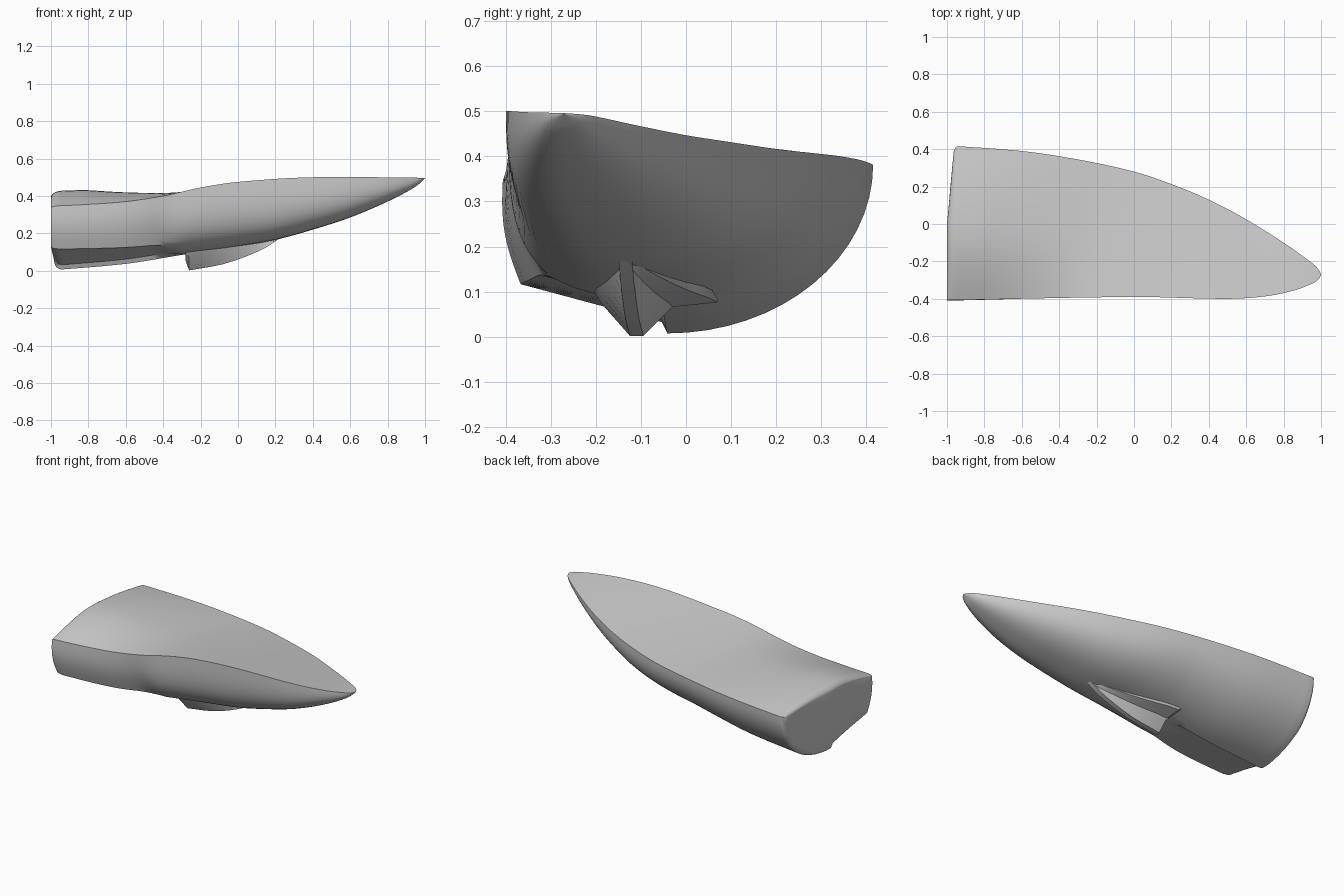
import bpy, bmesh, math

if "Cube" in bpy.data.objects:
    bpy.data.objects.remove(bpy.data.objects["Cube"])


def curve(pts, x):
    """Smooth cubic interpolation through (x, value) pairs."""
    n = len(pts)
    if x <= pts[0][0]:
        return pts[0][1]
    if x >= pts[-1][0]:
        return pts[-1][1]
    i = max(k for k in range(n - 1) if pts[k][0] <= x)

    def slope(k):
        a, b = pts[max(k - 1, 0)], pts[min(k + 1, n - 1)]
        return (b[1] - a[1]) / (b[0] - a[0])
    (x0, v0), (x1, v1) = pts[i], pts[i + 1]
    h = x1 - x0
    t = (x - x0) / h
    return ((2*t**3 - 3*t*t + 1) * v0 + (t**3 - 2*t*t + t) * h * slope(i)
            + (3*t*t - 2*t**3) * v1 + (t**3 - t*t) * h * slope(i + 1))


def mix(a, b, t):
    return tuple(p + (q - p) * t for p, q in zip(a, b))


def loft(name, rings, angle):
    """Skin closed rings of equal length and cap both ends."""
    bm = bmesh.new()
    vs = [[bm.verts.new(p) for p in r] for r in rings]
    n = len(vs[0])
    for a, b in zip(vs, vs[1:]):
        for j in range(n):
            k = (j + 1) % n
            bm.faces.new((a[j], a[k], b[k], b[j]))
    bm.faces.new(vs[0])
    bm.faces.new(vs[-1])
    bmesh.ops.remove_doubles(bm, verts=bm.verts, dist=0.0004)
    bmesh.ops.recalc_face_normals(bm, faces=bm.faces)
    me = bpy.data.meshes.new(name)
    bm.to_mesh(me)
    bm.free()
    ob = bpy.data.objects.new(name, me)
    bpy.context.collection.objects.link(ob)
    bpy.ops.object.select_all(action='DESELECT')
    ob.select_set(True)
    bpy.context.view_layer.objects.active = ob
    bpy.ops.object.shade_smooth_by_angle(angle=math.radians(angle))
    return ob


# Guide lines of the body along x: near crease, far rim and keel
near_y = [(-1, -.408), (0, -.39), (.5, -.40), (.7, -.387), (.85, -.357), (.95, -.32), (.985, -.298), (1, -.275)]
near_z = [(-1, .345), (-.8, .355), (-.6, .37), (-.4, .40), (-.2, .445), (0, .475), (.4, .5), (1, .497)]
far_y = [(-1, .42), (-.6, .39), (-.3, .345), (0, .28), (.2, .213), (.4, .13), (.6, .025), (.8, -.10), (.95, -.207), (.985, -.24), (1, -.268)]
far_z = [(-1, .38), (-.3, .40), (.2, .415), (.6, .443), (.8, .467), (.95, .49), (1, .496)]
keel_y = [(-1, -.04), (-.3, -.06), (.2, -.12), (.6, -.20), (1, -.271)]
keel_z = [(-1, .002), (-.6, .037), (-.3, .085), (0, .13), (.2, .165), (.4, .22), (.6, .285), (.8, .37), (.95, .45), (1, .494)]
low_y = [(-1, -.37), (-.6, -.35), (-.3, -.30)]
low_z = [(-1, .115), (-.6, .125), (-.3, .15)]


def section(x):
    A = (curve(near_y, x), curve(near_z, x))
    F = (curve(far_y, x), curve(far_z, x))
    K = (curve(keel_y, x), curve(keel_z, x))
    B = (curve(low_y, x), curve(low_z, x))
    S = (K[0] - .012, K[1] + .025)
    g = min(1, max(0, (-.28 - x) / .18))
    g = g * g * (3 - 2 * g)
    e = 2 / 3.0                                       # near flank is full
    f = 2 / (2 + .4 * min(1, max(0, (x + .2) / .5)))  # far side fuller forward

    def near_arc(a):
        return (K[0] + (A[0] - K[0]) * math.cos(a) ** e, A[1] + (K[1] - A[1]) * math.sin(a) ** e)
    pts = []
    # near flank, then under-side groove, blended into a round hull forward
    for i in range(10):
        t = i / 10
        flat = mix(A, B, t)
        flat = (flat[0] - .016 * math.sin(math.pi * t), flat[1])
        pts.append(mix(near_arc(t ** 1.3 * math.radians(50)), flat, g))
    for i in range(6):
        t = i / 5
        pts.append(mix(near_arc(math.radians(50 + 37 * t)), mix(B, S, t), g))
    # far side of the hull
    for i in range(17):
        a = math.pi / 2 * i / 16
        pts.append((K[0] + (F[0] - K[0]) * math.sin(a) ** f, F[1] + (K[1] - F[1]) * abs(math.cos(a)) ** f))
    # deck with a low hump towards the rear
    h = .066 * min(1, max(0, 1.25 * (-.25 - x) / .72))
    for i in range(1, 14):
        t = i / 14
        y, z = mix(F, A, t)
        u = (.6 - t) / .6 if t < .6 else (t - .6) / .4
        pts.append((y, z + h * (1 - u ** 1.7)))
    return pts


# Body with a rounded rear end that slants forward on the far side
rings = []
rear = section(-.94)
for k in range(0, 9):
    a = math.radians(8 + 82 * k / 9)
    inset = .05 * (1 - math.sin(a))
    ring = []
    for y, z in rear:
        r = math.hypot(y, z - .22)
        s = 1 - inset / r
        near = min(1, max(0, (y + .41) / .2))     # little rounding at the near edge
        low = max(0, 1 - z / .12)
        push = .035 * max(0, y / .42) + .02 * low
        ring.append((-.94 - (.06 - min(.04, push)) * math.cos(a) / math.cos(math.radians(8)),
                     y * (s * near + 1 - near), .22 + (z - .22) * (s * .8 + .2)))
    rings.append(ring)
# inner ring closing the end
rings.insert(0, [(x * .5 - .5, y * .5, .22 + (z - .22) * .5) for x, y, z in rings[0]])
xs = [-.94 + i * .04 for i in range(46)] + [.89, .92, .945, .965, .975, .985, .992, .997, 1.0]
for x in xs:
    rings.append([(x, y, z) for y, z in section(x)])
loft("body_shell", rings, 42)

# Fin below the hull: blunt V section growing from nose to rear
fin_z = [(-.285, .06), (-.26, .0), (-.2, .012), (-.1, .03), (0, .06), (.1, .10), (.16, .13), (.22, .175)]
rings = []
for x in (-.28, -.262, -.2, -.14, -.08, -.02, .04, .1, .15, .19, .22):
    w = min(1, (.23 - x) / .47)
    zb = curve(fin_z, x)
    top = curve(keel_z, x) + .04
    c = -.11 - .025 * (1 - w)
    mid = zb + (curve(keel_z, x) - zb) * .72
    if x < -.27:
        zb, mid = .055, .075
    rings.append([(x, c - .11 * w, top), (x, c - .08 * w, mid + .01), (x, c - .015, zb),
                  (x, c + .015, zb), (x, c + .08 * w, mid), (x, c + .18 * w, mid + .01),
                  (x, c + .15 * w, top)])
loft("lower_fin", rings, 25)
